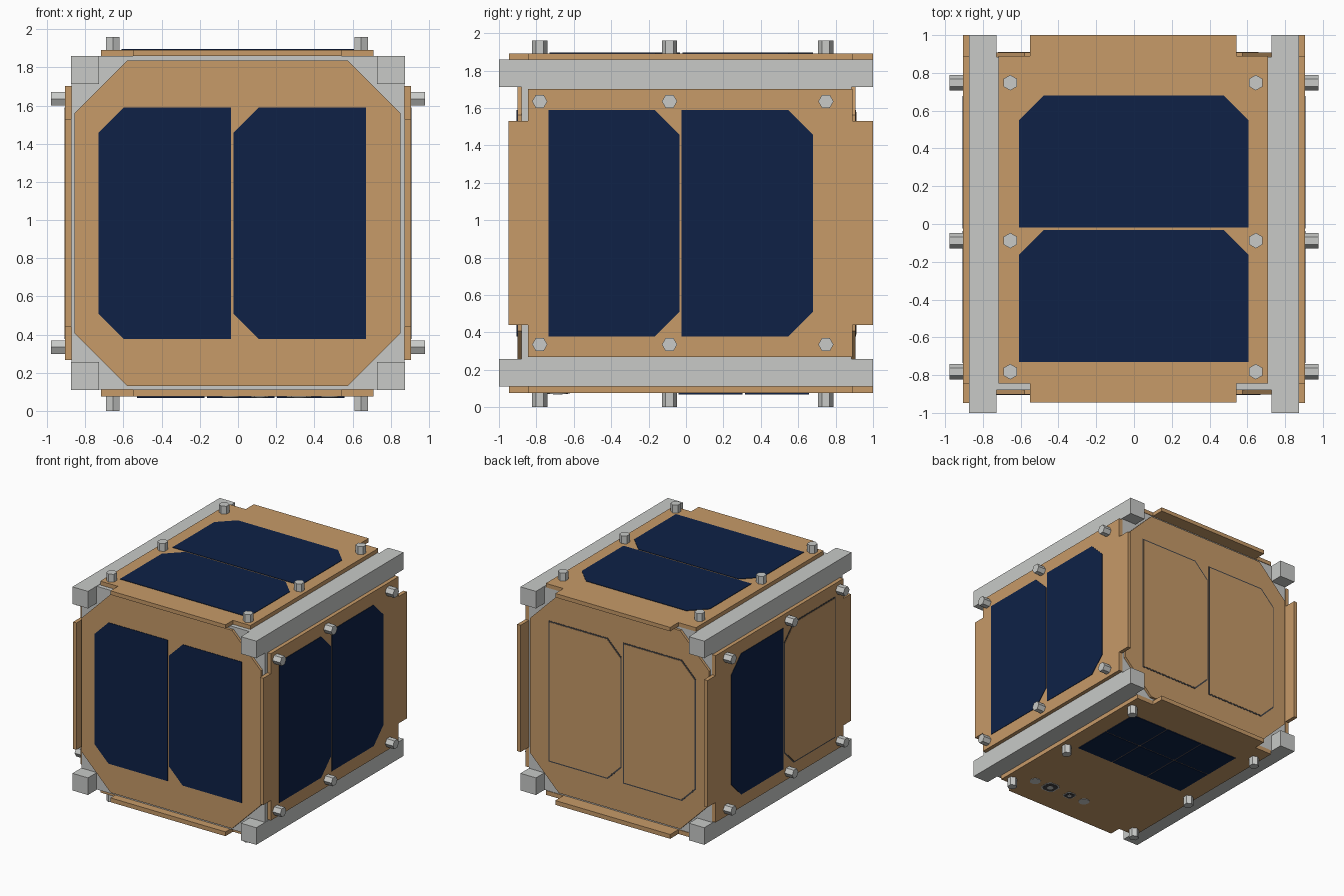
import bpy, bmesh, math

if "Cube" in bpy.data.objects:
    bpy.data.objects.remove(bpy.data.objects["Cube"])


def material(name, rgb):
    m = bpy.data.materials.new(name)
    m.diffuse_color = (*rgb, 1)
    m.use_nodes = True
    m.node_tree.nodes["Principled BSDF"].inputs["Base Color"].default_value = m.diffuse_color
    return m


COPPER = material("copper board", (0.57, 0.325, 0.14))
METAL = material("light metal", (0.58, 0.59, 0.575))
BLUE = material("solar blue", (0.0044, 0.0155, 0.062))
DARK = material("dark groove", (0.06, 0.06, 0.065))
MID = 0.985  # height of the body centre


def prism(name, pts, axis, a, b, mat):
    """Extrude a 2D outline along an axis from a to b."""
    def place(u, v, w):
        return {"x": (w, u, v), "y": (u, w, v), "z": (u, v, w)}[axis]
    bm = bmesh.new()
    lo = [bm.verts.new(place(u, v, a)) for u, v in pts]
    hi = [bm.verts.new(place(u, v, b)) for u, v in pts]
    bm.faces.new(lo)
    bm.faces.new(hi)
    n = len(pts)
    for i in range(n):
        j = (i + 1) % n
        bm.faces.new((lo[i], lo[j], hi[j], hi[i]))
    bmesh.ops.recalc_face_normals(bm, faces=bm.faces)
    me = bpy.data.meshes.new(name)
    bm.to_mesh(me)
    bm.free()
    me.materials.append(mat)
    ob = bpy.data.objects.new(name, me)
    bpy.context.collection.objects.link(ob)
    return ob


def cut_rect(u0, u1, v0, v1, c=0, corners=()):
    """Rectangle with chosen corners (0=low left, counterclockwise) cut off."""
    base = [(u0, v0), (u1, v0), (u1, v1), (u0, v1)]
    cuts = [((0, c), (c, 0)), ((-c, 0), (0, c)), ((0, -c), (-c, 0)), ((c, 0), (0, -c))]
    pts = []
    for i, (u, v) in enumerate(base):
        if i in corners:
            pts += [(u + du, v + dv) for du, dv in cuts[i]]
        else:
            pts.append((u, v))
    return pts


def ngon(u, v, r, n, start=0.0):
    return [(u + r * math.cos(start + 2 * math.pi * i / n),
             v + r * math.sin(start + 2 * math.pi * i / n)) for i in range(n)]


def tabbed(u0, u1, v0, v1, t0, t1, e0, e1):
    """Board outline: u0..u1 by v0..v1, with a tab t0..t1 reaching e0 and e1."""
    return [(u0, v0), (t0, v0), (t0, e0), (t1, e0), (t1, v0), (u1, v0),
            (u1, v1), (t1, v1), (t1, e1), (t0, e1), (t0, v1), (u0, v1)]


def cell(name, box, corners, axis, surface, side, blue=True):
    """Solar cell on a board: blue plate, or a board-coloured plate in a dark outline."""
    pts = cut_rect(*box, 0.132, corners)
    if blue:
        prism(name, pts, axis, surface - side * 0.002, surface + side * 0.004, BLUE)
        return
    g = 0.011
    inner = cut_rect(box[0] + g, box[1] - g, box[2] + g, box[3] - g, 0.127, corners)
    prism(name + "_groove", pts, axis, surface - side * 0.002, surface + side * 0.002, DARK)
    prism(name, inner, axis, surface - side * 0.002, surface + side * 0.004, COPPER)


# Inner metal frame
prism("frame_body", cut_rect(-0.872, 0.872, 0.112, 1.858), "y", -0.88, 0.885, METAL)

# Four corner rails
for sx, sn in ((-1, "left"), (1, "right")):
    for z0, zn in ((0.11, "bottom"), (1.713, "top")):
        x0, x1 = sorted((sx * 0.727, sx * 0.874))
        prism(f"{zn}_{sn}_rail", cut_rect(x0, x1, z0, z0 + 0.147), "y", -1, 1, METAL)

# Front and back boards with their cells (back cells show only as outlines)
end_board = cut_rect(-0.855, 0.85, 0.132, 1.836, 0.275, (0, 1, 2, 3))
for side, name, inner, outer in ((-1, "front", -0.88, -0.902), (1, "back", 0.885, 0.907)):
    prism(name + "_board", end_board, "y", inner, outer, COPPER)
    for i, (u0, u1) in enumerate(((-0.73, -0.036), (-0.024, 0.67))):
        cell(f"{name}_cell_{i + 1}", (u0, u1, 0.378, 1.59), (0, 3), "y", outer, side, side < 0)

# Left and right boards; outline in (y, z), tabs reach to the front and back
side_board = [(y, z) for z, y in tabbed(0.268, 1.702, -0.845, 0.89, 0.44, 1.53, -0.948, 1.0)]
for side, name in ((-1, "left"), (1, "right")):
    prism(name + "_board", side_board, "x", side * 0.872, side * 0.905, COPPER)
    for i, (u0, u1) in enumerate(((-0.735, -0.036), (-0.024, 0.678))):
        cell(f"{name}_cell_{i + 1}", (u0, u1, 0.378, 1.59), (1, 2), "x",
             side * 0.905, side, side > 0 or i == 1)

# Top and bottom boards
flat_board = tabbed(-0.718, 0.71, -0.845, 0.89, -0.55, 0.543, -0.946, 1.0)
prism("top_board", flat_board, "z", 1.858, 1.892, COPPER)
prism("bottom_board", flat_board, "z", 0.075, 0.112, COPPER)
for i, (v0, v1) in enumerate(((-0.73, -0.032), (-0.018, 0.68))):
    cell(f"top_cell_{i + 1}", (-0.61, 0.607, v0, v1), (2, 3), "z", 1.892, 1)

# Small bottom cells, three by two
for i in range(3):
    for j in range(2):
        u, v = -0.53 + i * 0.367, -0.04 + j * 0.355
        prism(f"bottom_cell_{i + 1}_{j + 1}", cut_rect(u, u + 0.355, v, v + 0.343),
              "z", 0.077, 0.069, BLUE)

# Sensors on the bottom: two discs and two square ports with a round centre
for i, x in enumerate((0.48, -0.04)):
    prism(f"sensor_disc_{i + 1}", ngon(x, -0.685, 0.045, 24), "z", 0.077, 0.071, METAL)
for i, (x, s) in enumerate(((0.32, 0.065), (0.114, 0.045))):
    prism(f"port_rim_{i + 1}", cut_rect(x - s, x + s, -0.685 - s, -0.685 + s, s * 0.4, (0, 1, 2, 3)),
          "z", 0.077, 0.072, METAL)
    k = s * 0.84
    prism(f"port_{i + 1}", cut_rect(x - k, x + k, -0.685 - k, -0.685 + k, k * 0.4, (0, 1, 2, 3)),
          "z", 0.077, 0.07, DARK)
    prism(f"port_lens_{i + 1}", ngon(x, -0.685, s * 0.4, 20), "z", 0.077, 0.068, METAL)

# Hexagonal standoffs on the four long faces
for y in (-0.782, -0.088, 0.748):
    for off in (-0.65, 0.65):
        for side, vn, hn in ((-1, "bottom", "left"), (1, "top", "right")):
            tag = f"{'a' if off < 0 else 'b'}_{round((y + 1) * 100)}"
            prism(f"{vn}_standoff_{tag}", ngon(off - 0.005, y, 0.041, 6, math.pi / 2), "z",
                  MID - 0.005 + side * 0.87, MID - 0.005 + side * 0.98, METAL)
            prism(f"{hn}_standoff_{tag}", ngon(y, MID + off, 0.041, 6), "x",
                  side * 0.87, side * 0.978, METAL)
